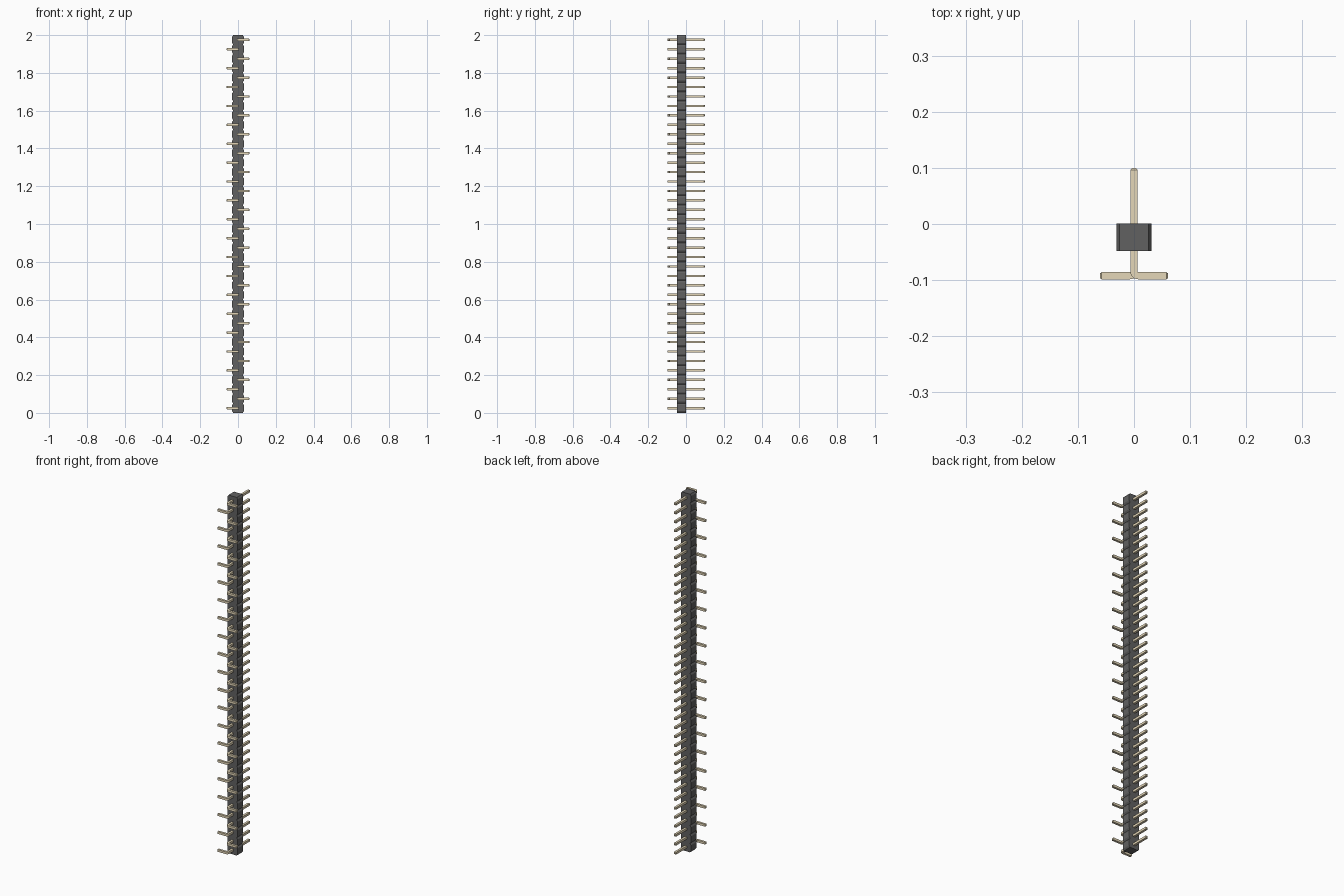
import bpy, bmesh, math

if "Cube" in bpy.data.objects:
    bpy.data.objects.remove(bpy.data.objects["Cube"])

PITCH, COUNT = 0.05, 40
HALF = 0.0063            # half thickness of the square pins


def material(name, color):
    m = bpy.data.materials.new(name)
    m.diffuse_color = color
    m.use_nodes = True
    m.node_tree.nodes["Principled BSDF"].inputs["Base Color"].default_value = m.diffuse_color
    return m


def finish(bm, name, mat):
    bmesh.ops.recalc_face_normals(bm, faces=bm.faces)
    mesh = bpy.data.meshes.new(name)
    bm.to_mesh(mesh)
    bm.free()
    mesh.materials.append(mat)
    ob = bpy.data.objects.new(name, mesh)
    bpy.context.collection.objects.link(ob)
    return ob


plastic = material("dark_plastic", (0.12, 0.12, 0.12, 1))
metal = material("pale_gold", (0.78, 0.68, 0.48, 1))


# Housing: notched side outline extruded front to back
def housing():
    wide, narrow, cut = 0.0315, 0.0255, 0.009
    right = [(narrow, 0)]
    for i in range(COUNT):
        z = i * PITCH
        right += [(wide, z + cut), (wide, z + PITCH - cut), (narrow, z + PITCH)]
    outline = right + [(-x, z) for x, z in reversed(right)]
    bm = bmesh.new()
    face = bm.faces.new([bm.verts.new((x, -0.048, z)) for x, z in outline])
    ext = bmesh.ops.extrude_face_region(bm, geom=[face])
    verts = [v for v in ext["geom"] if isinstance(v, bmesh.types.BMVert)]
    bmesh.ops.translate(bm, verts=verts, vec=(0, 0.049, 0))
    return finish(bm, "housing", plastic)


# Pin row: one bent square pin swept along its path, repeated every second slot
def pin_row(name, side, z0):
    tip, end, foot, taper = 0.0995, 0.061, -0.0985, 0.003
    r = HALF + 0.0008                       # bend radius at the pin centre
    cy = foot + HALF + r
    # stations: x, y, direction angle of cross-section, size factor
    stations = [(0, tip, 0, 0.6), (0, tip - taper, 0, 1)]
    for k in range(7):
        a = math.radians(15 * k)
        stations.append((r - r * math.cos(a), cy - r * math.sin(a), a, 1))
    last = math.pi / 2
    stations += [(end - taper, foot + HALF, last, 1), (end, foot + HALF, last, 0.6)]

    bm = bmesh.new()
    rings = []
    for x, y, a, s in stations:
        h = HALF * s
        ring = []
        for u, w in ((-h, -h), (h, -h), (h, h), (-h, h)):
            ring.append(bm.verts.new((side * (x + u * math.cos(a)),
                                      y + u * math.sin(a), z0 + w)))
        rings.append(ring)
    for p, q in zip(rings, rings[1:]):
        for i in range(4):
            j = (i + 1) % 4
            bm.faces.new((p[i], p[j], q[j], q[i]))
    bm.faces.new(rings[0])
    bm.faces.new(rings[-1])
    ob = finish(bm, name, metal)
    arr = ob.modifiers.new("repeat", 'ARRAY')
    arr.count = COUNT // 2
    arr.use_relative_offset = False
    arr.use_constant_offset = True
    arr.constant_offset_displace = (0, 0, 2 * PITCH)
    return ob


housing()
pin_row("left_pins", -1, PITCH * 0.5)
pin_row("right_pins", 1, PITCH * 1.5)
